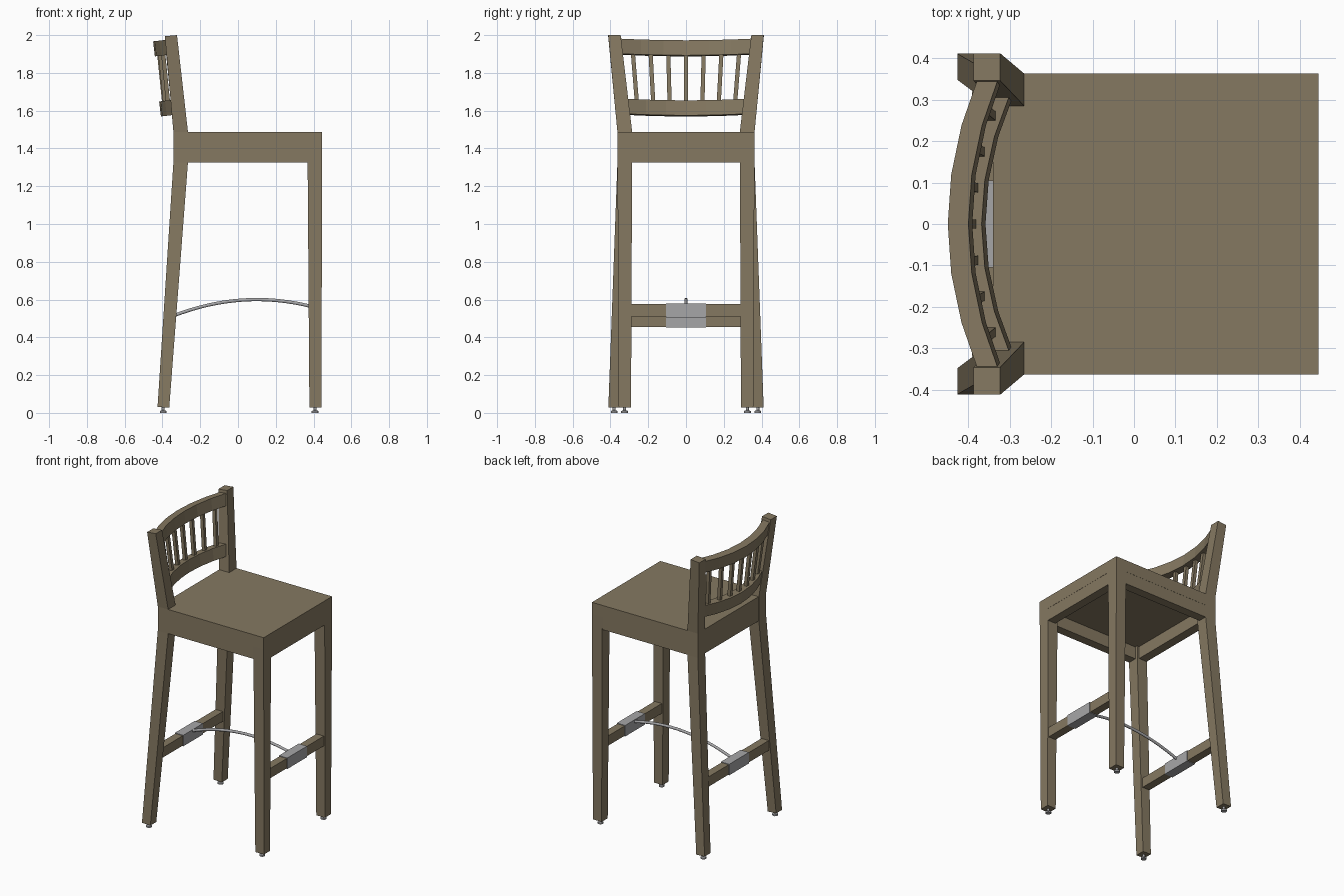
import bpy, bmesh, math
from mathutils import Vector

if "Cube" in bpy.data.objects:
    bpy.data.objects.remove(bpy.data.objects["Cube"])


def material(name, color):
    m = bpy.data.materials.new(name)
    m.diffuse_color = (*color, 1)
    m.use_nodes = True
    m.node_tree.nodes["Principled BSDF"].inputs["Base Color"].default_value = m.diffuse_color
    return m


WOOD = material("brown wood", (0.235, 0.190, 0.120))
METAL = material("grey metal", (0.38, 0.38, 0.39))


def loft(name, rings, mat):
    """Solid through a list of equal-length point rings, capped at both ends."""
    bm = bmesh.new()
    vs = [[bm.verts.new(p) for p in r] for r in rings]
    n = len(rings[0])
    for a, b in zip(vs, vs[1:]):
        for i in range(n):
            j = (i + 1) % n
            bm.faces.new((a[i], a[j], b[j], b[i]))
    bm.faces.new(vs[0])
    bm.faces.new(vs[-1])
    bmesh.ops.recalc_face_normals(bm, faces=bm.faces)
    me = bpy.data.meshes.new(name)
    bm.to_mesh(me)
    bm.free()
    me.materials.append(mat)
    ob = bpy.data.objects.new(name, me)
    bpy.context.collection.objects.link(ob)
    return ob


def rect(x0, x1, y0, y1, z, dz=0.0):
    return [(x0, y0, z - dz), (x1, y0, z), (x1, y1, z), (x0, y1, z - dz)]


def box(name, x0, x1, y0, y1, z0, z1, mat=WOOD):
    return loft(name, [rect(x0, x1, y0, y1, z0), rect(x0, x1, y0, y1, z1)], mat)


# Seat, notched between the back legs
outline = [(-0.265, -0.363), (0.445, -0.363), (0.445, 0.363), (-0.265, 0.363),
           (-0.265, 0.285), (-0.34, 0.285), (-0.34, -0.285), (-0.265, -0.285)]
loft("seat", [[(x, y, z) for x, y in outline] for z in (1.408, 1.488)], WOOD)

# Aprons below the seat
box("front_apron", 0.385, 0.444, -0.29, 0.29, 1.325, 1.408)
box("back_apron", -0.34, -0.28, -0.29, 0.29, 1.325, 1.408)

for s, side in ((-1, "right"), (1, "left")):
    box(side + "_apron", -0.268, 0.37, s * 0.303, s * 0.362, 1.325, 1.408)
    # Tapered front leg
    loft(side + "_front_leg", [
        rect(0.378, 0.442, s * 0.291, s * 0.356, 0.028),
        rect(0.368, 0.445, s * 0.285, s * 0.363, 1.408)], WOOD)
    # Back leg kinked at the seat
    loft(side + "_back_leg", [
        rect(-0.426, -0.364, s * 0.348, s * 0.411, 0.028, -0.003),
        rect(-0.342, -0.265, s * 0.285, s * 0.363, 1.325),
        rect(-0.342, -0.265, s * 0.285, s * 0.363, 1.488),
        rect(-0.387, -0.323, s * 0.346, s * 0.412, 2.0, 0.006)], WOOD)
    # Levelling feet
    for x, y, part in ((0.408, 0.325, "_front_foot"), (-0.396, 0.38, "_back_foot")):
        prof = [(0.018, 0), (0.018, 0.01), (0.008, 0.014), (0.008, 0.034)]
        loft(side + part, [[(x + r * math.cos(i * math.pi / 6),
                             s * y + r * math.sin(i * math.pi / 6), z)
                            for i in range(12)] for r, z in prof], METAL)

# Backrest frame leans backwards
LEAN = math.atan(0.118)
UP = Vector((-math.sin(LEAN), 0, math.cos(LEAN)))
OUT = Vector((math.cos(LEAN), 0, math.sin(LEAN)))
TOP = (-0.42, 1.930, 0.345, 0.07)
LOW = (-0.388, 1.612, 0.305, 0.065)


def rail_point(rail, y):
    x, z, half, sag = rail
    return Vector((x, y, z)) + OUT * sag * (y / half) ** 2


# Curved rails
for name, rail in (("top_rail", TOP), ("lower_rail", LOW)):
    rings = []
    for i in range(-3, 4):
        c = rail_point(rail, i / 3 * (rail[2] + 0.012))
        rings.append([c + OUT * a * 0.025 + UP * b * 0.04
                      for a, b in ((-1, -1), (1, -1), (1, 1), (-1, 1))])
    loft(name, rings, WOOD)

# Spindles fanning upward
for k in range(-3, 4):
    ends = (rail_point(LOW, k * 0.086), rail_point(TOP, k * 0.0945))
    loft("spindle", [[p + Vector((a * 0.011, b * 0.011, 0))
                      for a, b in ((-1, -1), (1, -1), (1, 1), (-1, 1))]
                     for p in ends], WOOD)

# Leg stretchers with metal sleeves
for name, x, z in (("front", 0.409, 0.543), ("back", -0.364, 0.489)):
    box(name + "_stretcher", x - 0.027, x + 0.027, -0.32, 0.32, z - 0.033, z + 0.033)
    box(name + "_sleeve", x - 0.031, x + 0.031, -0.105, 0.105, z - 0.037, z + 0.037, METAL)

# Arched metal rod joining the sleeves
rings = []
for i in range(17):
    x = -0.345 + 0.735 * i / 16
    z = 0.60 - 0.44 * (x - 0.10) ** 2
    n = Vector((0.88 * (x - 0.10), 0, 1)).normalized()
    rings.append([Vector((x, 0.009 * math.cos(t * math.pi / 5), z))
                  + n * 0.009 * math.sin(t * math.pi / 5) for t in range(10)])
rod = loft("arched_rod", rings, METAL)
bpy.context.view_layer.objects.active = rod
rod.select_set(True)
bpy.ops.object.shade_smooth_by_angle(angle=math.radians(40))
